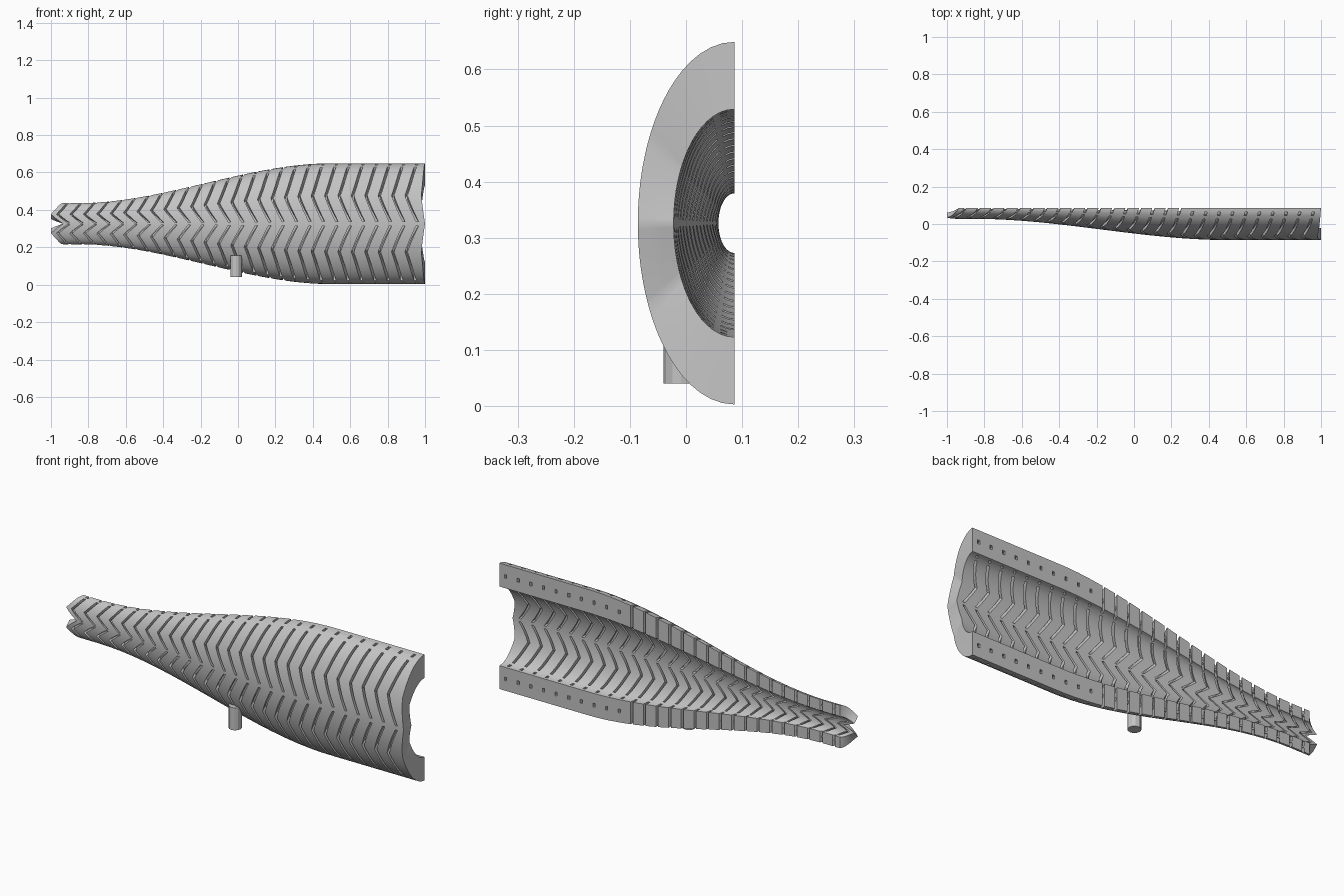
import bpy, bmesh, math

cube = bpy.data.objects.get("Cube")
if cube:
    bpy.data.objects.remove(cube)

# One matte grey for everything
grey = bpy.data.materials.new("light grey")
grey.use_nodes = True
GREY = (0.55, 0.55, 0.55, 1)
grey.diffuse_color = GREY
grey.node_tree.nodes["Principled BSDF"].inputs["Base Color"].default_value = GREY

CENTRE_Z, SEAM_Y, SQUASH = 0.326, 0.086, 0.532
PERIODS = 27            # chevron slots along the length
ARM = 12                # rows in each of the four chevron arms
ROWS = 4 * ARM
START, END = -0.935, 1.0
SLOT = 0.013
PITCH = (END - START) / PERIODS


def smooth(x):
    u = min(max((x + 0.85) / 1.35, 0), 1)
    return u * u * (3 - 2 * u)


# Column positions: rib, slot, rib, slot ... rib
columns = [START]
for p in range(PERIODS):
    mid = START + (p + 0.5) * PITCH
    columns += [mid - SLOT / 2, mid + SLOT / 2]
columns.append(END)
COLS = len(columns) - 1


def point(i, j, k):
    """Point on the sheared shell: column i, angular row j, radial layer k."""
    polar = math.pi * (j / ROWS - 0.5)
    bend = 1 - abs((j % (2 * ARM)) / ARM - 1)
    amount = 0.02 if i == COLS else 0.065
    x = columns[i] - amount * bend
    s = smooth(x)
    outer, inner = 0.11 + 0.213 * s, 0.053 + 0.15 * s
    radius = outer + (inner - outer) * (0, 0.42, 0.58, 1)[k]
    if j in (0, ROWS):
        t = math.copysign(math.pi / 2, polar)
    else:
        t = math.atan(SQUASH * math.tan(polar))
    return (x, SEAM_Y - SQUASH * radius * math.cos(t),
            CENTRE_Z + radius * math.sin(t))


def solid(i, j, k):
    """False outside the shell and inside its slots."""
    if not (0 <= i < COLS and 0 <= j < ROWS and 0 <= k < 3):
        return False
    if i % 2 == 0:
        return True
    # distance in rows from the front centre line
    d = j - ROWS // 2 if j >= ROWS // 2 else ROWS // 2 - 1 - j
    if d == 0 or d == 2 * ARM - 3:
        return True                      # bridges between slots
    if d == 2 * ARM - 1:                 # notches across the seam face
        return k != 1 if columns[i] > 0.3 else False
    return k == 1                        # grooves outside and inside


# Tapered half shell, keeping only boundary faces of the solid cells
bm = bmesh.new()
verts = {}


def vert(key):
    if key not in verts:
        verts[key] = bm.verts.new(point(*key))
    return verts[key]


for i in range(COLS):
    for j in range(ROWS):
        for k in range(3):
            if not solid(i, j, k):
                continue
            cell = (i, j, k)
            for axis in range(3):
                a, b = [n for n in range(3) if n != axis]
                for side in (0, 1):
                    near = list(cell)
                    near[axis] += 2 * side - 1
                    if solid(*near):
                        continue
                    ring = []
                    for da, db in ((0, 0), (1, 0), (1, 1), (0, 1)):
                        c = list(cell)
                        c[axis] += side
                        c[a] += da
                        c[b] += db
                        ring.append(vert(tuple(c)))
                    bm.faces.new(ring)
bmesh.ops.recalc_face_normals(bm, faces=bm.faces)
mesh = bpy.data.meshes.new("slotted_half_shell")
bm.to_mesh(mesh)
bm.free()
shell = bpy.data.objects.new("slotted_half_shell", mesh)
bpy.context.collection.objects.link(shell)
mesh.materials.append(grey)

# Short upright peg under the front
bpy.ops.mesh.primitive_cylinder_add(vertices=12, radius=0.031, depth=0.115,
                                    location=(-0.01, -0.009, 0.0975))
peg = bpy.context.object
peg.name = "lower_peg"
peg.data.materials.append(grey)

# Smooth the curved skin and keep the slot edges crisp
bpy.ops.object.select_all(action="DESELECT")
shell.select_set(True)
bpy.context.view_layer.objects.active = shell
bpy.ops.object.shade_smooth_by_angle(angle=math.radians(30))
